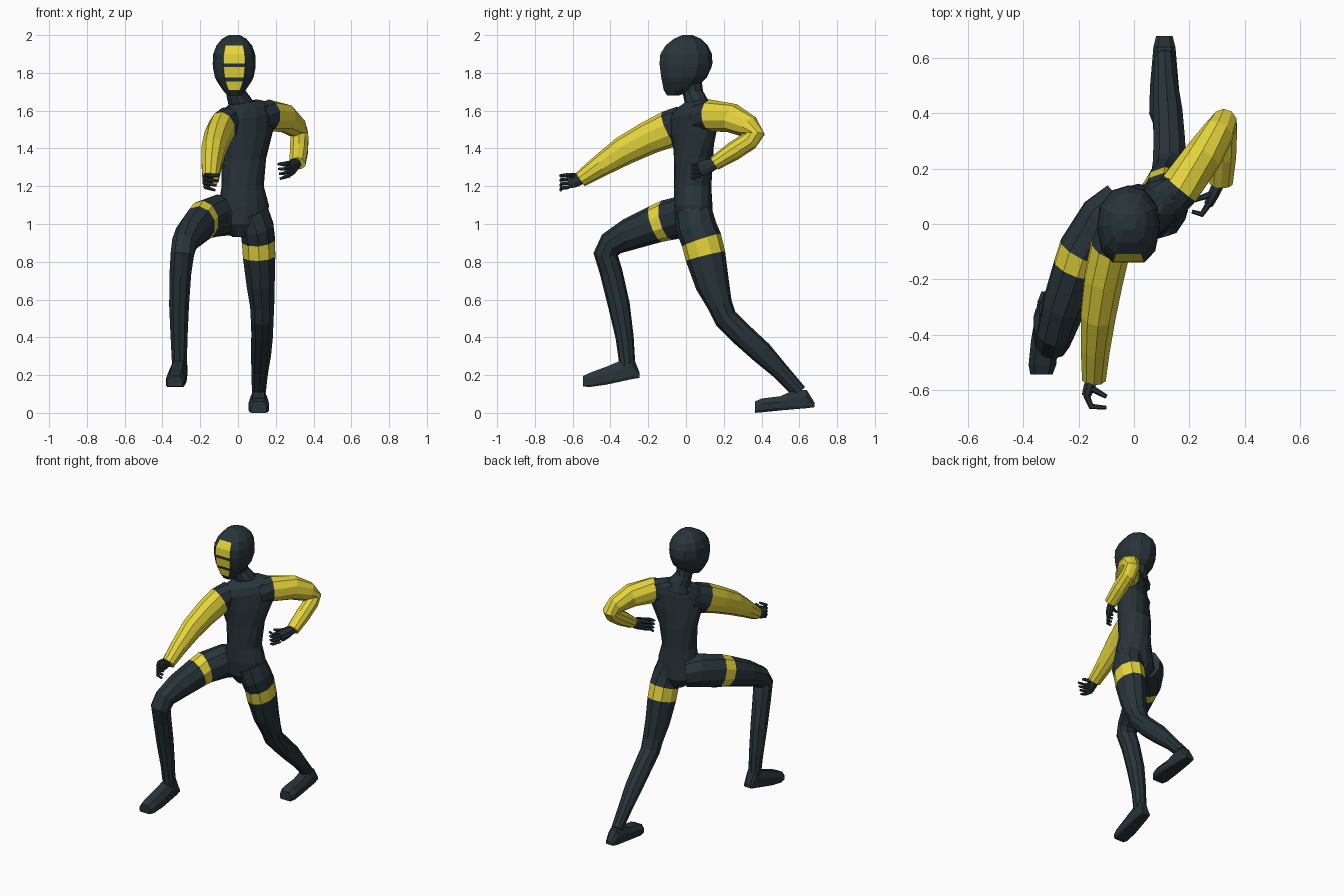
import bpy, bmesh, math
from mathutils import Vector


def material(name, rgb):
    m = bpy.data.materials.new(name)
    m.diffuse_color = (*rgb, 1)
    return m


MATS = [material("dark slate suit", (0.021, 0.034, 0.041)),
        material("yellow", (0.78, 0.66, 0.045))]


def loft(name, rings, rule=lambda seg, side: 0):
    """Skin a list of point rings; rule picks the colour of each face."""
    bm = bmesh.new()
    loops = [[bm.verts.new(p) for p in ring] for ring in rings]
    n = len(loops[0])
    for s in range(len(loops) - 1):
        a, b = loops[s], loops[s + 1]
        for i in range(n):
            j = (i + 1) % n
            bm.faces.new((a[i], a[j], b[j], b[i])).material_index = rule(s, i)
    bm.faces.new(loops[0][::-1]).material_index = rule(0, 0)
    bm.faces.new(loops[-1]).material_index = rule(len(loops) - 2, 0)
    bmesh.ops.recalc_face_normals(bm, faces=bm.faces)
    me = bpy.data.meshes.new(name)
    bm.to_mesh(me)
    bm.free()
    for m in MATS:
        me.materials.append(m)
    ob = bpy.data.objects.new(name, me)
    bpy.context.collection.objects.link(ob)
    return ob


def tube(name, path, rule=lambda seg, side: 0, n=10, ref=(1, 0, 0)):
    """Limb along points (x, y, z, radius along ref, other radius)."""
    pts = [Vector(p[:3]) for p in path]
    rings = []
    for k, p in enumerate(path):
        t = Vector()
        if k > 0:
            t += (pts[k] - pts[k - 1]).normalized()
        if k < len(pts) - 1:
            t += (pts[k + 1] - pts[k]).normalized()
        t.normalize()
        u = Vector(ref)
        u = (u - u.dot(t) * t).normalized()
        v = t.cross(u)
        angles = [2 * math.pi * (i + 0.5) / n for i in range(n)]
        rings.append([pts[k] + u * p[3] * math.cos(a) + v * p[4] * math.sin(a) for a in angles])
    return loft(name, rings, rule)


# torso: rings of (z, x, y, half width, half depth, twist degrees, sideways tilt)
torso = [(0.93, 0.02, 0.05, 0.05, 0.06, 0, 0), (1.0, 0.02, 0.045, 0.14, 0.10, 5, 0),
         (1.1, 0.03, 0.038, 0.135, 0.103, 8, 0), (1.2, 0.025, 0.036, 0.112, 0.10, 12, 0),
         (1.34, 0.03, 0.04, 0.122, 0.10, 22, 0.05), (1.475, 0.04, 0.04, 0.165, 0.095, 34, 0.1),
         (1.57, 0.045, 0.04, 0.185, 0.088, 38, 0.15), (1.615, 0.045, 0.045, 0.17, 0.075, 38, 0.16),
         (1.645, 0.03, 0.055, 0.09, 0.06, 38, 0.15)]
rings = []
for z, cx, cy, w, d, deg, tilt in torso:
    c, s = math.cos(math.radians(deg)), math.sin(math.radians(deg))
    ring = []
    for i in range(14):
        a = 2 * math.pi * (i + 0.5) / 14
        u, v = w * math.cos(a), d * math.sin(a)
        ring.append((cx + u * c - v * s, cy + u * s + v * c, z + u * tilt))
    rings.append(ring)
loft("torso", rings)

# neck with a flared collar
tube("neck", [(0.02, 0.06, 1.60, 0.085, 0.08), (0.01, 0.055, 1.645, 0.065, 0.062),
              (-0.01, 0.038, 1.69, 0.054, 0.054), (-0.015, 0.025, 1.77, 0.056, 0.056)])

# head: flat-fronted section, with visor bars coloured on the front faces
half = [(0.5, -1), (0.85, -0.7), (1, -0.1), (0.92, 0.45), (0.52, 0.87)]
section = half + [(0, 1)] + [(-x, y) for x, y in half[::-1]]
head = [(1.68, 0.035, -0.10, -0.04), (1.71, 0.062, -0.118, 0.05), (1.755, 0.092, -0.127, 0.09),
        (1.775, 0.102, -0.131, 0.11), (1.83, 0.113, -0.138, 0.135), (1.85, 0.114, -0.14, 0.14),
        (1.90, 0.111, -0.136, 0.137), (1.945, 0.094, -0.108, 0.115), (1.98, 0.065, -0.065, 0.08),
        (2.0, 0.03, -0.02, 0.035)]
loft("head", [[(-0.02 + rx * u, (f + b) / 2 + (b - f) / 2 * v, z) for u, v in section]
              for z, rx, f, b in head],
     lambda seg, side: int(side == len(section) - 1 and seg in (1, 3, 5, 6)))

# sleeves: dark shoulder cap first, then yellow
sleeve = lambda seg, side: int(seg > 0)
tube("right_arm", [(-0.045, -0.01, 1.545, 0.075, 0.085), (-0.085, -0.085, 1.505, 0.075, 0.098),
                   (-0.11, -0.2, 1.455, 0.073, 0.088), (-0.13, -0.33, 1.388, 0.066, 0.078),
                   (-0.14, -0.45, 1.31, 0.055, 0.06), (-0.145, -0.56, 1.235, 0.045, 0.042)], sleeve)
tube("left_arm", [(0.11, 0.07, 1.56, 0.075, 0.08), (0.165, 0.13, 1.575, 0.078, 0.084),
                  (0.25, 0.245, 1.56, 0.07, 0.078), (0.305, 0.33, 1.515, 0.058, 0.064),
                  (0.325, 0.365, 1.475, 0.05, 0.052), (0.325, 0.335, 1.44, 0.05, 0.05),
                  (0.322, 0.25, 1.385, 0.05, 0.05), (0.315, 0.15, 1.32, 0.044, 0.038)], sleeve)

# legs: one yellow thigh band each
band = lambda seg, side: int(seg == 2)
tube("right_leg", [(-0.04, 0.06, 1.04, 0.10, 0.10), (-0.11, 0.01, 1.045, 0.10, 0.112),
                   (-0.185, -0.10, 1.02, 0.092, 0.108), (-0.205, -0.16, 1.0, 0.09, 0.10),
                   (-0.255, -0.30, 0.945, 0.08, 0.085), (-0.285, -0.395, 0.895, 0.068, 0.07),
                   (-0.295, -0.425, 0.84, 0.065, 0.065), (-0.305, -0.395, 0.74, 0.06, 0.06),
                   (-0.312, -0.355, 0.57, 0.055, 0.058), (-0.312, -0.325, 0.4, 0.047, 0.048),
                   (-0.31, -0.31, 0.25, 0.041, 0.042)], band)
tube("left_leg", [(0.07, 0.04, 1.06, 0.095, 0.10), (0.1, 0.055, 0.98, 0.093, 0.108),
                  (0.108, 0.082, 0.915, 0.092, 0.108), (0.112, 0.103, 0.83, 0.09, 0.107),
                  (0.12, 0.14, 0.68, 0.078, 0.09), (0.128, 0.18, 0.57, 0.067, 0.066),
                  (0.128, 0.21, 0.5, 0.063, 0.062), (0.128, 0.29, 0.42, 0.06, 0.062),
                  (0.122, 0.4, 0.32, 0.056, 0.06), (0.115, 0.5, 0.22, 0.046, 0.046),
                  (0.11, 0.6, 0.11, 0.038, 0.04)], band)


# feet: chamfered box sections of (y, sole z, top z, half width)
def foot(name, x_heel, x_toe, stations):
    rings = []
    for y, lo, hi, w in stations:
        f = (y - stations[0][0]) / (stations[-1][0] - stations[0][0])
        x, h = x_heel + (x_toe - x_heel) * f, hi - lo
        rings.append([(x + sx * w, y, lo + h * v) for sx, v in
                      ((-0.85, 0), (0.85, 0), (1, 0.15), (1, 0.6), (0.6, 1),
                       (-0.6, 1), (-1, 0.6), (-1, 0.15))])
    loft(name, rings)


foot("left_foot", 0.11, 0.11, [(0.68, 0.03, 0.055, 0.03), (0.64, 0.025, 0.12, 0.04),
                               (0.58, 0.02, 0.125, 0.045), (0.5, 0.013, 0.088, 0.052),
                               (0.4, 0.003, 0.076, 0.055), (0.365, 0.0, 0.06, 0.042)])
foot("right_foot", -0.305, -0.335, [(-0.245, 0.185, 0.21, 0.03), (-0.28, 0.18, 0.3, 0.04),
                                    (-0.35, 0.165, 0.275, 0.045), (-0.42, 0.15, 0.245, 0.05),
                                    (-0.51, 0.137, 0.212, 0.05), (-0.545, 0.14, 0.195, 0.04)])


# hands: palm, four curled fingers stacked in height, and a thumb
def hand(side, wrist, knuckle, bend, tip, thumb):
    wrist, knuckle, bend, tip, thumb = map(Vector, (wrist, knuckle, bend, tip, thumb))
    mid = wrist.lerp(knuckle, 0.6)
    tube(side + "_palm", [(*wrist, 0.028, 0.024), (*mid, 0.042, 0.022), (*knuckle, 0.042, 0.018)],
         n=8, ref=(0, 0, 1))
    for k in range(4):
        off = Vector((0, 0, 0.033 - 0.022 * k))
        curl = tip.lerp(bend, 0.12 * k)
        tube(f"{side}_finger_{k + 1}", [(*(knuckle + off), 0.011, 0.012), (*(bend + off), 0.010, 0.011),
                                        (*(curl + off * 1.2), 0.007, 0.007)], n=6, ref=(0, 0, 1))
    tube(side + "_thumb", [(*(mid + Vector((0, 0, 0.02))), 0.015, 0.013), (*thumb, 0.008, 0.008)],
         n=6, ref=(0, 0, 1))


hand("right", (-0.147, -0.545, 1.24), (-0.172, -0.62, 1.228), (-0.155, -0.66, 1.222),
     (-0.10, -0.665, 1.215), (-0.10, -0.625, 1.262))
hand("left", (0.315, 0.165, 1.325), (0.272, 0.075, 1.29), (0.245, 0.035, 1.28),
     (0.21, 0.045, 1.278), (0.215, 0.085, 1.318))
